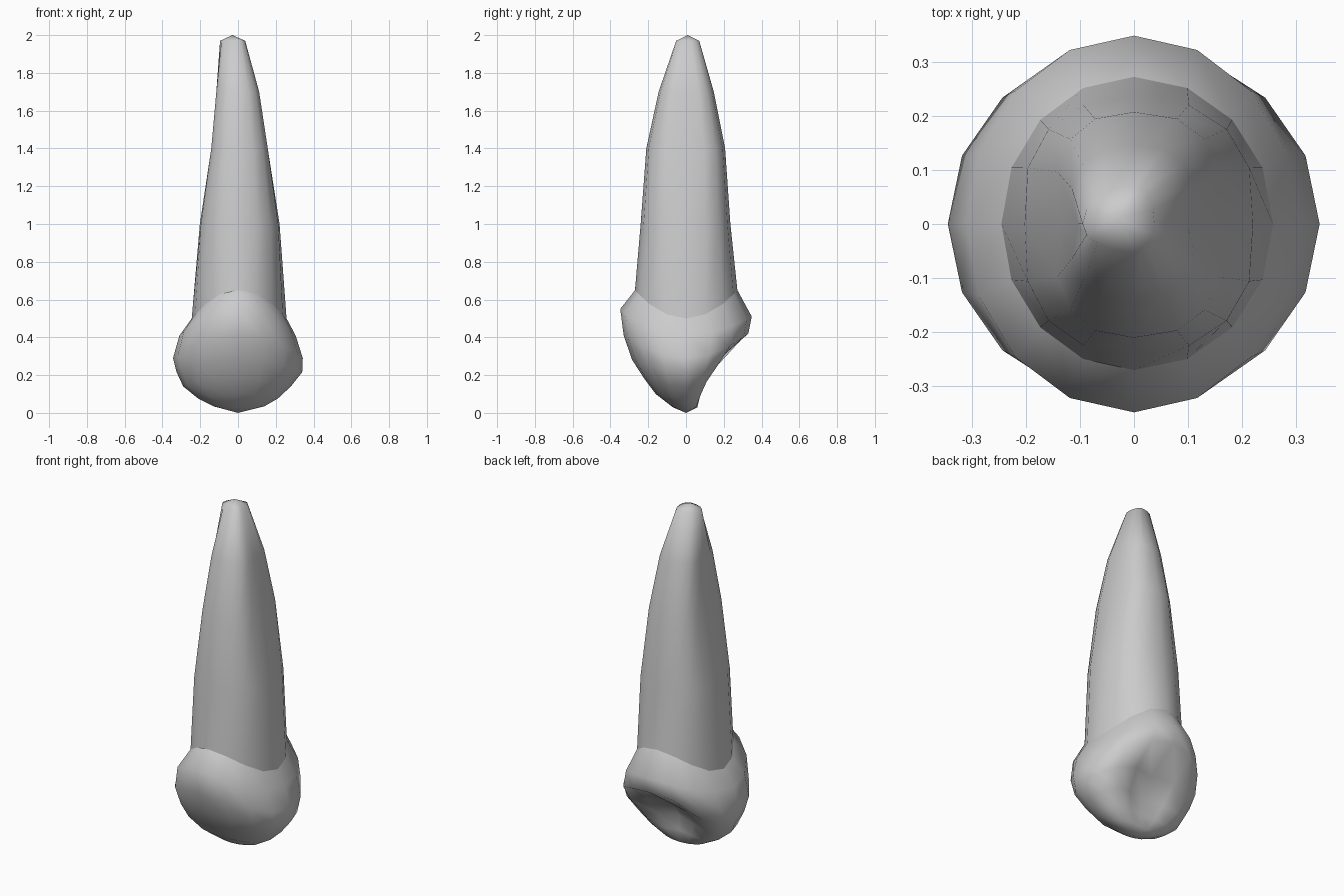
import bpy, bmesh, math

if "Cube" in bpy.data.objects:
    bpy.data.objects.remove(bpy.data.objects["Cube"])

SIDES = 16


def section(xl, xr, yf, yb, zs, zf, zb, power=1.0, dent=0.0, groove=0.0):
    """Closed ring: x extents, y extents, heights at side / front / back."""
    pts = []
    for i in range(SIDES):
        a = 2 * math.pi * i / SIDES
        c, s = math.cos(a), math.sin(a)
        cx = math.copysign(abs(c) ** power, c)
        sy = math.copysign(abs(s) ** power, s)
        x, y = (xr if c > 0 else xl) * cx, (yb if s > 0 else yf) * sy
        # side grooves of the root
        x -= math.copysign(groove * math.exp(-(s / 0.3) ** 2), c)
        # hollow on the back of the crown
        if s > 0:
            y -= dent * math.exp(-(c / 0.5) ** 2) * s
        z = zs + ((zb if s > 0 else zf) - zs) * s * s
        pts.append((x, y, z))
    return pts


def loft(name, rings, tip):
    bm = bmesh.new()
    loops = [[bm.verts.new(p) for p in r] for r in rings]
    for lo, hi in zip(loops, loops[1:]):
        for i in range(SIDES):
            j = (i + 1) % SIDES
            bm.faces.new((lo[i], lo[j], hi[j], hi[i]))
    apex = bm.verts.new(tip)
    for i in range(SIDES):
        bm.faces.new((loops[-1][i], loops[-1][(i + 1) % SIDES], apex))
    # crown is lofted downwards, so its faces need flipping
    if tip[2] < 1:
        bmesh.ops.reverse_faces(bm, faces=bm.faces[:])
    for f in bm.faces:
        f.smooth = True
    mesh = bpy.data.meshes.new(name)
    bm.to_mesh(mesh)
    bm.free()
    obj = bpy.data.objects.new(name, mesh)
    bpy.context.collection.objects.link(obj)
    return obj


# gum line shared by root and crown
neck = section(0.245, 0.257, 0.27, 0.272, 0.5, 0.65, 0.65)

# root: squarish section, grooved sides, leaning tip
loft("root", [
    neck,
    section(0.212, 0.23, 0.24, 0.235, 1.0, 1.0, 1.0, 0.85, 0, 0.01),
    section(0.155, 0.172, 0.21, 0.207, 1.4, 1.4, 1.4, 0.8, 0, 0.02),
    section(0.128, 0.125, 0.145, 0.147, 1.7, 1.7, 1.7, 0.85, 0, 0.025),
    section(0.095, 0.038, 0.052, 0.07, 1.97, 1.97, 1.97),
], (-0.03, 0.01, 2.0))

# crown: bulging sides, ledge and hollow at the back, blunt cusp
loft("crown", [
    neck,
    section(0.31, 0.305, 0.348, 0.348, 0.41, 0.55, 0.51),
    section(0.344, 0.343, 0.33, 0.33, 0.29, 0.41, 0.42),
    section(0.325, 0.34, 0.285, 0.26, 0.215, 0.28, 0.30, 1.0, 0.12),
    section(0.29, 0.28, 0.22, 0.165, 0.14, 0.18, 0.19, 0.95, 0.10),
    section(0.21, 0.21, 0.16, 0.11, 0.075, 0.10, 0.10, 0.95, 0.05),
    section(0.13, 0.14, 0.07, 0.06, 0.035, 0.03, 0.03),
], (0.0, 0.0, 0.0))
